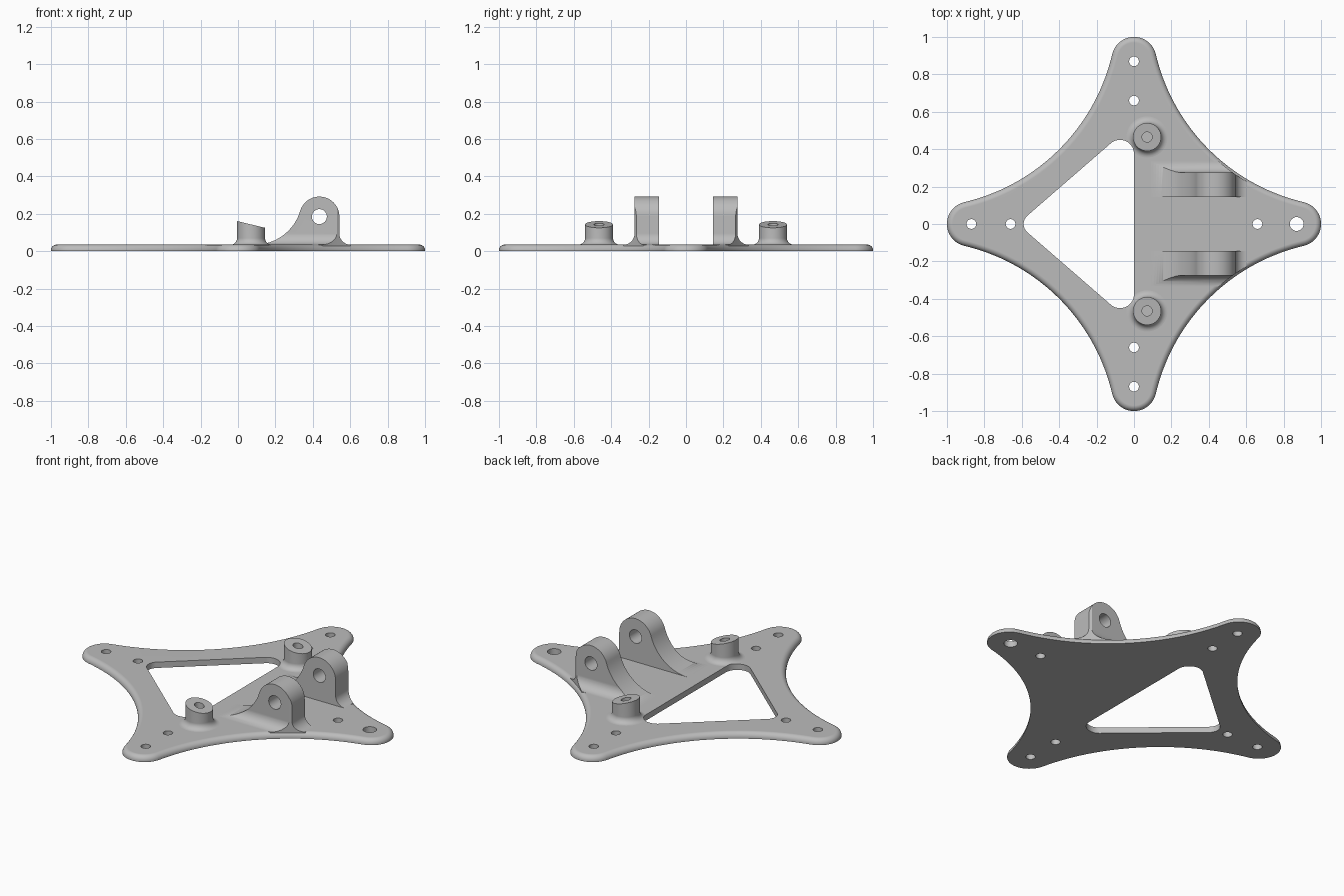
import bpy, bmesh
from math import sin, cos, pi, atan2, hypot, radians

cube = bpy.data.objects.get("Cube")
if cube:
    bpy.data.objects.remove(cube, do_unlink=True)

grey = bpy.data.materials.new("plain grey")
grey.use_nodes = True
grey.diffuse_color = (0.5, 0.5, 0.5, 1)
grey.node_tree.nodes["Principled BSDF"].inputs["Base Color"].default_value = (0.5, 0.5, 0.5, 1)

THICK = 0.035


def make(name, bm):
    bmesh.ops.recalc_face_normals(bm, faces=bm.faces)
    mesh = bpy.data.meshes.new(name)
    bm.to_mesh(mesh)
    bm.free()
    mesh.materials.append(grey)
    ob = bpy.data.objects.new(name, mesh)
    bpy.context.collection.objects.link(ob)
    return ob


def loft(name, rings):
    """Skin a stack of equal-length closed rings and cap both ends."""
    bm = bmesh.new()
    loops = [[bm.verts.new(p) for p in ring] for ring in rings]
    n = len(loops[0])
    for a, b in zip(loops, loops[1:]):
        for i in range(n):
            j = (i + 1) % n
            bm.faces.new((a[i], a[j], b[j], b[i]))
    bm.faces.new(loops[0])
    bm.faces.new(loops[-1])
    return make(name, bm)


def prism(name, pts, lo, hi, axis="Z"):
    place = {"Z": lambda u, v, w: (u, v, w),
             "Y": lambda u, v, w: (u, w, v),
             "X": lambda u, v, w: (w, u, v)}[axis]
    return loft(name, [[place(u, v, w) for u, v in pts] for w in (lo, hi)])


def arc(cx, cy, r, a0, a1, n=24):
    return [(cx + r * cos(a0 + (a1 - a0) * i / n),
             cy + r * sin(a0 + (a1 - a0) * i / n)) for i in range(n + 1)]


def circle(cx, cy, r, n=32):
    return arc(cx, cy, r, 0, 2 * pi, n)[:-1]


def activate(ob):
    bpy.ops.object.select_all(action="DESELECT")
    ob.select_set(True)
    bpy.context.view_layer.objects.active = ob


def cut(ob, tool, operation="DIFFERENCE"):
    activate(ob)
    mod = ob.modifiers.new("cut", "BOOLEAN")
    mod.operation, mod.object, mod.solver = operation, tool, "EXACT"
    bpy.ops.object.modifier_apply(modifier=mod.name)
    bpy.data.objects.remove(tool, do_unlink=True)


def finish(ob, mirror=False):
    activate(ob)
    if mirror:
        mod = ob.modifiers.new("mirror", "MIRROR")
        mod.use_axis = (False, True, False)
        mod.use_mirror_merge = False
        bpy.ops.object.modifier_apply(modifier=mod.name)
    bpy.ops.object.shade_smooth_by_angle(angle=radians(30))
    mod = ob.modifiers.new("weighted normals", "WEIGHTED_NORMAL")
    mod.keep_sharp = True


def star_outline(inset):
    """Four rounded tips joined by tangent concave sides."""
    tip, r, c, big = 0.88, 0.12, 1.149, 1.06
    a = atan2(c, c - tip)
    quarter = arc(tip, 0, r - inset, -a, a, 20)
    quarter += arc(c, c, big + inset, pi + a, 1.5 * pi - a, 40)[1:-1]
    pts = []
    for k in range(4):
        s, q = sin(k * pi / 2), cos(k * pi / 2)
        pts += [(x * q - y * s, x * s + y * q) for x, y in quarter]
    return pts


def opening_tool():
    """Rounded triangle: hull of three corner circles."""
    bm = bmesh.new()
    for x, y, r in ((-0.53, 0, 0.06), (-0.075, 0.375, 0.075), (-0.075, -0.375, 0.075)):
        for u, v in circle(x, y, r, 40):
            for z in (-0.1, 0.4):
                bm.verts.new((u, v, z))
    hull = bmesh.ops.convex_hull(bm, input=bm.verts)
    spare = {g for g in hull["geom_interior"] if isinstance(g, bmesh.types.BMVert)}
    bmesh.ops.delete(bm, geom=list(spare), context="VERTS")
    bmesh.ops.dissolve_limit(bm, angle_limit=0.01, verts=bm.verts, edges=bm.edges)
    return make("opening_tool", bm)


# Base plate with a rounded upper rim
ROUND = 0.03
levels = [(0, 0)] + [(ROUND * (1 - cos(a)), THICK - ROUND + ROUND * sin(a))
                     for a in (i * pi / 16 for i in range(9))]
plate = loft("base_plate", [[(x, y, z) for x, y in star_outline(d)] for d, z in levels])
cut(plate, opening_tool())

# Screw holes along both axes, one of them larger
for dx, dy in ((1, 0), (-1, 0), (0, 1), (0, -1)):
    for dist in (0.66, 0.87):
        r = 0.037 if dx == 1 and dist > 0.8 else 0.026
        cut(plate, prism("hole_tool", circle(dx * dist, dy * dist, r), -0.1, 0.2))
finish(plate)

# Hinge lugs: side profile crossed with a section that has an outer fillet
px, pz, pr = 0.435, 0.185, 0.107
foot = 0.09
run, rise = px - foot, pz - THICK
sweep = (run ** 2 + rise ** 2 - pr ** 2) / (2 * (rise + pr))
lean = atan2(rise - sweep, run)
side = [(foot, 0.01)]
side += arc(foot, THICK + sweep, sweep, -pi / 2, lean)
side += arc(px, pz, pr, pi + lean, 0, 40)[1:]
side += arc(px + pr + 0.06, THICK + 0.06, 0.06, pi, 1.5 * pi, 12)
side += [(px + pr + 0.06, 0.01)]
lugs = prism("hinge_lugs", side, 0.145, 0.36, "Y")
section = [(0.1, -0.1), (0.1, 0.5), (0.275, 0.5)]
section += arc(0.335, THICK + 0.06, 0.06, pi, 1.5 * pi, 12) + [(0.335, -0.1)]
cut(lugs, prism("section_tool", section, 0, 0.8, "X"), "INTERSECT")
cut(lugs, prism("outline_tool", star_outline(0.012), -0.2, 0.6), "INTERSECT")
cut(lugs, prism("pin_tool", circle(px, pz, 0.04), 0, 0.5, "Y"))
finish(lugs, mirror=True)

# Slanted bosses with filleted feet and blind bores
bx, by, br, fil = 0.07, 0.465, 0.075, 0.035
steps = [(br + fil, 0.01, 0)]
steps += [(br + fil - fil * sin(a), THICK + fil - fil * cos(a), 0)
          for a in (i * pi / 16 for i in range(9))]
steps += [(br, 0.143, -0.24), (0.027, 0.143, -0.24), (0.027, 0.06, 0)]
bosses = loft("slanted_bosses", [[(x, y, z + tilt * (x - bx))
                                  for x, y in circle(bx, by, r, 40)] for r, z, tilt in steps])
cut(bosses, opening_tool())
finish(bosses, mirror=True)
